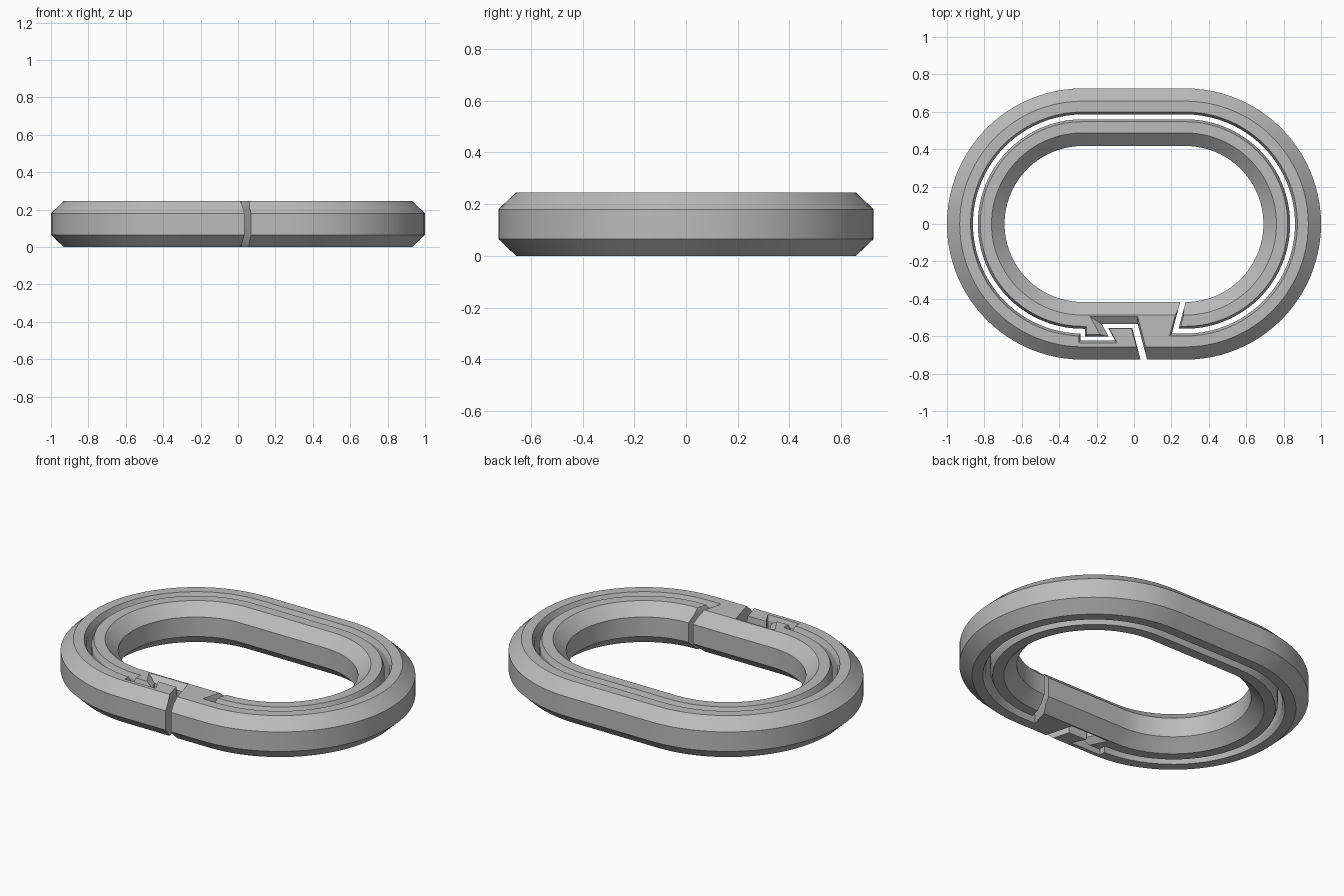
import bpy, bmesh, math
from mathutils import Vector

cube = bpy.data.objects.get("Cube")
if cube:
    bpy.data.objects.remove(cube)

HALF_STRAIGHT = 0.275
HEIGHT = 0.245
CHAMFER = 0.065


def stadium(radius, steps):
    """Counter-clockwise oval, from the front right to the front left."""
    pts = []
    for cx, start in ((HALF_STRAIGHT, -90), (-HALF_STRAIGHT, 90)):
        for i in range(steps + 1):
            a = math.radians(start + 180 * i / steps)
            pts.append(Vector((cx + radius * math.cos(a), radius * math.sin(a))))
    return pts


def skin(name, rings, closed):
    """Join a run of cross-sections into one solid."""
    bm = bmesh.new()
    loops = [[bm.verts.new(p) for p in ring] for ring in rings]
    pairs = list(zip(loops, loops[1:]))
    if closed:
        pairs.append((loops[-1], loops[0]))
    else:
        bm.faces.new(loops[0])
        bm.faces.new(loops[-1])
    for a, b in pairs:
        for i in range(len(a)):
            j = (i + 1) % len(a)
            bm.faces.new((a[i], a[j], b[j], b[i]))
    if not closed:
        bmesh.ops.triangulate(bm, faces=bm.faces[:])
    bmesh.ops.recalc_face_normals(bm, faces=bm.faces[:])
    mesh = bpy.data.meshes.new(name)
    bm.to_mesh(mesh)
    bm.free()
    obj = bpy.data.objects.new(name, mesh)
    bpy.context.collection.objects.link(obj)
    return obj


# Chamfered oval band
profile = [(0.725, CHAMFER), (0.725, HEIGHT - CHAMFER), (0.657, HEIGHT), (0.487, HEIGHT),
           (0.417, HEIGHT - CHAMFER), (0.417, CHAMFER), (0.487, 0), (0.657, 0)]
ovals = [(stadium(r, 48), z) for r, z in profile]
sections = [[(pts[i].x, pts[i].y, z) for pts, z in ovals] for i in range(len(ovals[0][0]))]
band = skin("split_link", sections, True)

# Route of the gap: inner slit, round the oval, then the hooked clasp and outer slit
GAP = (0.013, 0.013, 0.013)
route = [Vector((0.277, -0.36)), Vector((0.22, -0.573))] + stadium(0.573, 40)
styles = [(0.014, 0.008, 0.008)] + [GAP] * (len(route) - 2)
clasp = [((-0.275, -0.613), (0.012, 0.008, 0.008)),
         ((-0.118, -0.613), (0.011, 0.011, 0.011)),
         ((-0.155, -0.545), (0.010, 0.036, 0.003)),
         ((0.005, -0.545), (0.010, 0.040, 0.003)),
         ((0.067, -0.78), (0.017, 0.010, 0.004))]
for point, style in clasp:
    route.append(Vector(point))
    styles.append(style)

normals = []
for a, b in zip(route, route[1:]):
    d = (b - a).normalized()
    normals.append(Vector((-d.y, d.x)))


def offset(k, side, flare):
    """Corner of the gap wall at route point k, mitred between its two runs."""
    runs = [max(k - 1, 0), min(k, len(normals) - 1)]
    n1, n2 = (normals[r] for r in runs)
    d1, d2 = (side * (styles[r][0] + flare * styles[r][1 if side > 0 else 2]) for r in runs)
    det = n1.x * n2.y - n1.y * n2.x
    if abs(det) < 0.2:
        return route[k] + (n1 + n2).normalized() * (d1 + d2) / 2
    return route[k] + Vector((d1 * n2.y - d2 * n1.y, n1.x * d2 - n2.x * d1)) / det


# Hourglass-shaped cutter, wider at the top and bottom faces
DEPTH, EXTRA = 0.03, 0.01
wide = 1 + EXTRA / DEPTH
half_section = [(-EXTRA, wide), (DEPTH, 0), (HEIGHT - DEPTH, 0), (HEIGHT + EXTRA, wide)]
sections = []
for k in range(len(route)):
    ring = [(*offset(k, 1, f), z) for z, f in half_section]
    ring += [(*offset(k, -1, f), z) for z, f in reversed(half_section)]
    sections.append(ring)
cutter = skin("gap_cutter", sections, False)
cutter.hide_render = True

mod = band.modifiers.new("gap", 'BOOLEAN')
mod.operation = 'DIFFERENCE'
mod.solver = 'EXACT'
mod.object = cutter
bpy.ops.object.select_all(action='DESELECT')
band.select_set(True)
bpy.context.view_layer.objects.active = band
bpy.ops.object.modifier_apply(modifier=mod.name)
bpy.data.objects.remove(cutter)

# Plain grey finish
grey = bpy.data.materials.new("grey")
grey.use_nodes = True
colour = (0.5, 0.5, 0.5, 1)
grey.diffuse_color = colour
grey.node_tree.nodes["Principled BSDF"].inputs["Base Color"].default_value = colour
band.data.materials.clear()
band.data.materials.append(grey)
bpy.ops.object.shade_smooth_by_angle(angle=math.radians(20))
